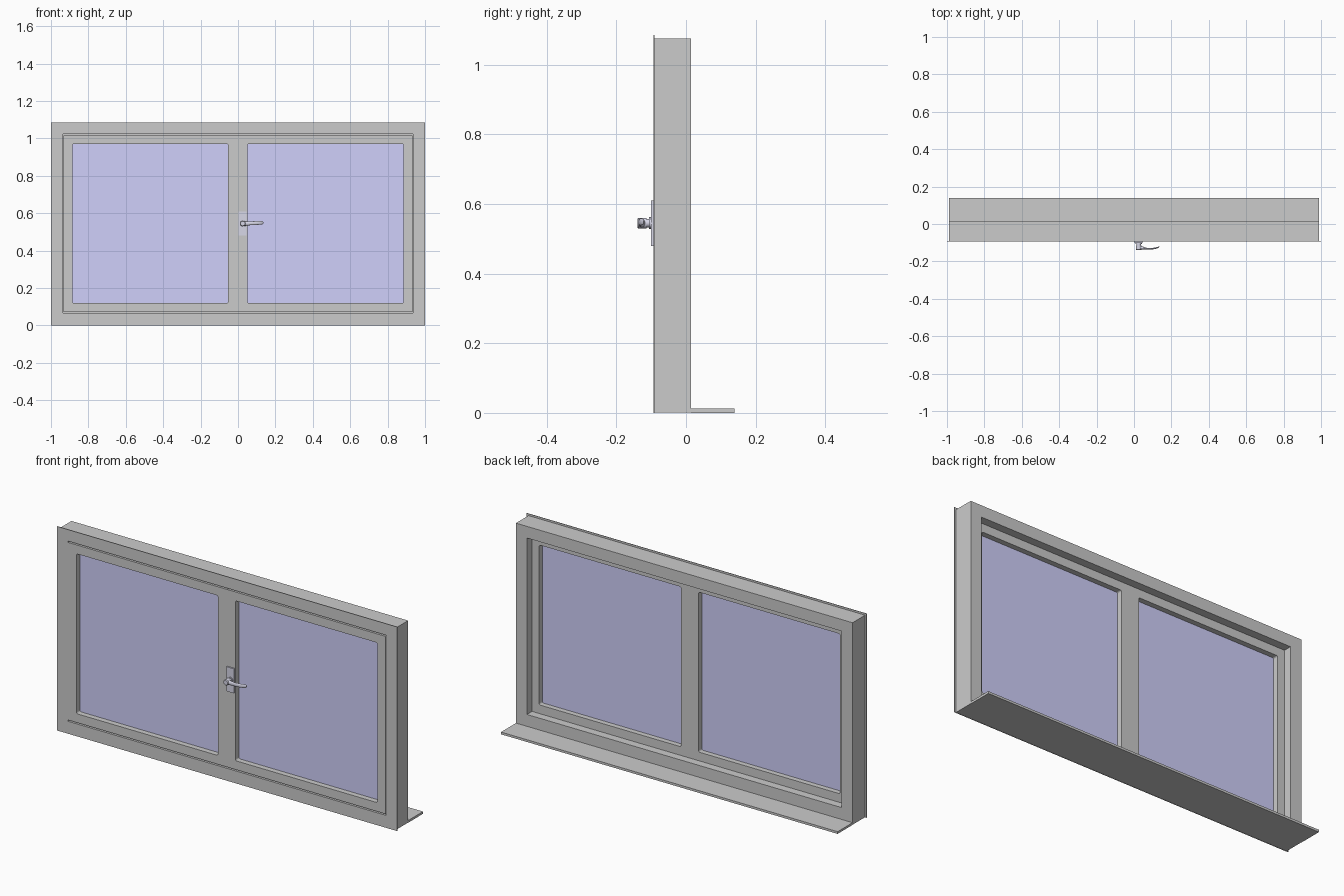
import bpy, bmesh, math
from mathutils import Vector

if "Cube" in bpy.data.objects:
    bpy.data.objects.remove(bpy.data.objects["Cube"])


def material(name, rgb):
    m = bpy.data.materials.new(name)
    m.diffuse_color = (*rgb, 1)
    m.use_nodes = True
    m.node_tree.nodes["Principled BSDF"].inputs["Base Color"].default_value = m.diffuse_color
    return m


GLASS = material("glass_blue", (0.63, 0.63, 0.96))
METAL = material("handle_metal", (0.68, 0.68, 0.8))


def finish(name, bm, mat=None, smooth=False):
    bmesh.ops.recalc_face_normals(bm, faces=bm.faces)
    me = bpy.data.meshes.new(name)
    bm.to_mesh(me)
    bm.free()
    ob = bpy.data.objects.new(name, me)
    bpy.context.collection.objects.link(ob)
    if mat:
        me.materials.append(mat)
    if smooth:
        bpy.ops.object.select_all(action='DESELECT')
        bpy.context.view_layer.objects.active = ob
        ob.select_set(True)
        bpy.ops.object.shade_smooth_by_angle(angle=math.radians(40))
    return ob


def box(name, x0, x1, y0, y1, z0, z1, mat=None):
    bm = bmesh.new()
    bmesh.ops.create_cube(bm, size=1)
    for v in bm.verts:
        v.co = Vector((x0 if v.co.x < 0 else x1,
                       y0 if v.co.y < 0 else y1,
                       z0 if v.co.z < 0 else z1))
    return finish(name, bm, mat)


def bridge(bm, a, b):
    n = len(a)
    for i in range(n):
        bm.faces.new((a[i], a[(i + 1) % n], b[(i + 1) % n], b[i]))


def rect_loop(bm, x0, x1, z0, z1, y, r, n):
    # rectangle in the xz plane with n points per rounded corner
    corners = [(x1 - r, z1 - r), (x0 + r, z1 - r), (x0 + r, z0 + r), (x1 - r, z0 + r)]
    pts = []
    for k, (cx, cz) in enumerate(corners):
        for i in range(n):
            a = math.pi / 2 * (k + (i / (n - 1) if n > 1 else 0))
            pts.append(bm.verts.new((cx + r * math.cos(a), y, cz + r * math.sin(a))))
    return pts


def ring(name, sections, n=1):
    # closed rectangular frame: each section is x0, x1, z0, z1, y, corner radius
    bm = bmesh.new()
    loops = [rect_loop(bm, *s, n) for s in sections]
    for a, b in zip(loops, loops[1:] + loops[:1]):
        bridge(bm, a, b)
    return finish(name, bm)


def loft(name, sections, mat):
    # each section is a list of points, ends capped
    bm = bmesh.new()
    loops = [[bm.verts.new(p) for p in s] for s in sections]
    for a, b in zip(loops, loops[1:]):
        bridge(bm, a, b)
    bm.faces.new(loops[0])
    bm.faces.new(loops[-1])
    return finish(name, bm, mat, smooth=True)


FRONT, BACK = -0.093, 0.015

# outer frame: front flange, body, rear opening and rebate for the sashes
ring("outer_frame", [
    (-1, 1, 0, 1.085, FRONT, 0),
    (-1, 1, 0, 1.085, -0.090, 0),
    (-0.99, 0.99, 0.001, 1.075, -0.090, 0),
    (-0.99, 0.99, 0.001, 1.075, BACK, 0),
    (-0.925, 0.925, 0.075, 1.013, BACK, 0),
    (-0.925, 0.925, 0.075, 1.013, -0.028, 0),
    (-0.936, 0.936, 0.066, 1.024, -0.028, 0),
    (-0.936, 0.936, 0.066, 1.024, FRONT, 0)])

# outside sill
box("sill", -0.99, 0.99, BACK, 0.14, 0, 0.012)

# two sashes with their panes
for side, ox0, ox1, ix0, ix1 in (("left", -0.934, -0.001, -0.885, -0.053),
                                 ("right", 0.001, 0.934, 0.050, 0.885)):
    outer = (ox0, ox1, 0.073, 1.017)
    inner = (ix0, ix1, 0.12, 0.97)
    ring(side + "_sash", [(*outer, FRONT, 0.001), (*outer, -0.030, 0.001),
                          (*inner, -0.030, 0.008), (*inner, FRONT, 0.008)], n=4)
    box(side + "_pane", ix0 - 0.005, ix1 + 0.005, -0.064, -0.058, 0.115, 0.975, GLASS)

# strip closing the joint between the sashes at the back
box("meeting_strip", -0.053, 0.050, -0.040, -0.029, 0.073, 1.017)

# handle: back plate, round neck, curved lever
HX, HZ = 0.025, 0.545
box("handle_plate", 0.004, 0.046, -0.101, FRONT, 0.48, 0.61, METAL)


def circle_y(y, r):
    return [(HX + r * math.cos(2 * math.pi * i / 20), y,
             HZ + r * math.sin(2 * math.pi * i / 20)) for i in range(20)]


loft("handle_neck", [circle_y(y, r) for y, r in
                     ((-0.099, 0.017), (-0.106, 0.017), (-0.106, 0.012), (-0.114, 0.012),
                      (-0.114, 0.015), (-0.137, 0.015), (-0.140, 0.012))], METAL)

# lever stations: x, y, z, half thickness, half height
stations = [(0.022, -0.127, 0.545, 0.010, 0.013), (0.042, -0.127, 0.545, 0.009, 0.012),
            (0.055, -0.130, 0.546, 0.006, 0.011), (0.075, -0.133, 0.547, 0.004, 0.010),
            (0.100, -0.132, 0.548, 0.004, 0.010), (0.120, -0.128, 0.549, 0.004, 0.010),
            (0.132, -0.123, 0.549, 0.003, 0.008), (0.136, -0.121, 0.549, 0.001, 0.004)]
loft("handle_lever", [[(x, y + a * math.cos(2 * math.pi * i / 16),
                        z + b * math.sin(2 * math.pi * i / 16)) for i in range(16)]
                      for x, y, z, a, b in stations], METAL)
